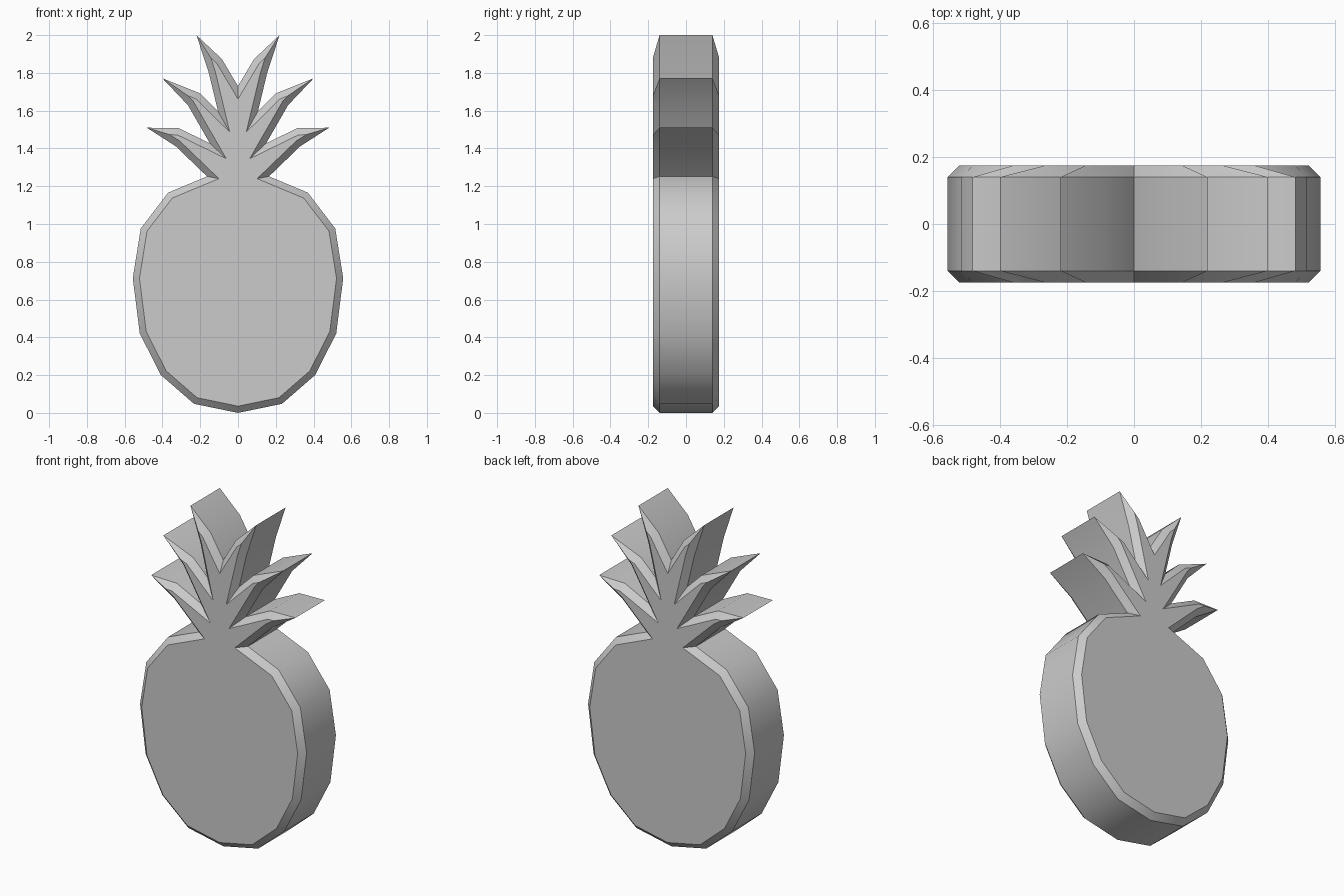
import bpy, bmesh
from mathutils import Vector

old = bpy.data.objects.get("Cube")
if old:
    bpy.data.objects.remove(old)

HALF_DEPTH = 0.175
BEVEL = 0.035

# Right half of the outline (x, z), from the bottom point up to the middle notch
fruit = [(0, 0), (0.233, 0.048), (0.408, 0.2), (0.52, 0.42),
         (0.557, 0.713), (0.515, 0.976), (0.37, 1.166)]
low_leaf = [(0.164, 1.252), (0.329, 1.411), (0.483, 1.51), (0.313, 1.507)]
mid_leaf = [(0.149, 1.427), (0.265, 1.629), (0.401, 1.772), (0.202, 1.692)]
top_leaf = [(0.106, 1.597), (0.154, 1.798), (0.22, 2.0), (0.085, 1.873)]
half = fruit + low_leaf + mid_leaf + top_leaf + [(0, 1.73)]
outline = [Vector(p) for p in half + [(-x, z) for x, z in half[-2:0:-1]]]


def inset(points, amount):
    """Move every edge of a counter-clockwise outline inward by amount."""
    result = []
    for i, p in enumerate(points):
        a = (p - points[i - 1]).normalized()
        b = (points[(i + 1) % len(points)] - p).normalized()
        n1, n2 = Vector((-a.y, a.x)), Vector((-b.y, b.x))
        result.append(p + (n1 + n2) * amount / (1 + n1.dot(n2)))
    return result


# Slab with a chamfered rim on the front and the back
bm = bmesh.new()
face_outline = inset(outline, BEVEL)
layers = [(face_outline, -HALF_DEPTH), (outline, -HALF_DEPTH + BEVEL),
          (outline, HALF_DEPTH - BEVEL), (face_outline, HALF_DEPTH)]
rings = [[bm.verts.new((p.x, y, p.y)) for p in pts] for pts, y in layers]
bm.faces.new(rings[0])
bm.faces.new(rings[-1][::-1])
count = len(outline)
for r, s in zip(rings, rings[1:]):
    for i in range(count):
        j = (i + 1) % count
        bm.faces.new((r[j], r[i], s[i], s[j]))
bmesh.ops.recalc_face_normals(bm, faces=bm.faces)

mesh = bpy.data.meshes.new("pineapple")
bm.to_mesh(mesh)
bm.free()
pineapple = bpy.data.objects.new("pineapple", mesh)
bpy.context.collection.objects.link(pineapple)

# Single plain grey
grey = bpy.data.materials.new("light_grey")
grey.use_nodes = True
colour = (0.6, 0.6, 0.6, 1)
grey.diffuse_color = colour
grey.node_tree.nodes["Principled BSDF"].inputs["Base Color"].default_value = colour
mesh.materials.append(grey)

# Rounded sides, crisp chamfers and leaf tips
bpy.ops.object.select_all(action='DESELECT')
pineapple.select_set(True)
bpy.context.view_layer.objects.active = pineapple
bpy.ops.object.shade_smooth_by_angle(angle=0.66)
